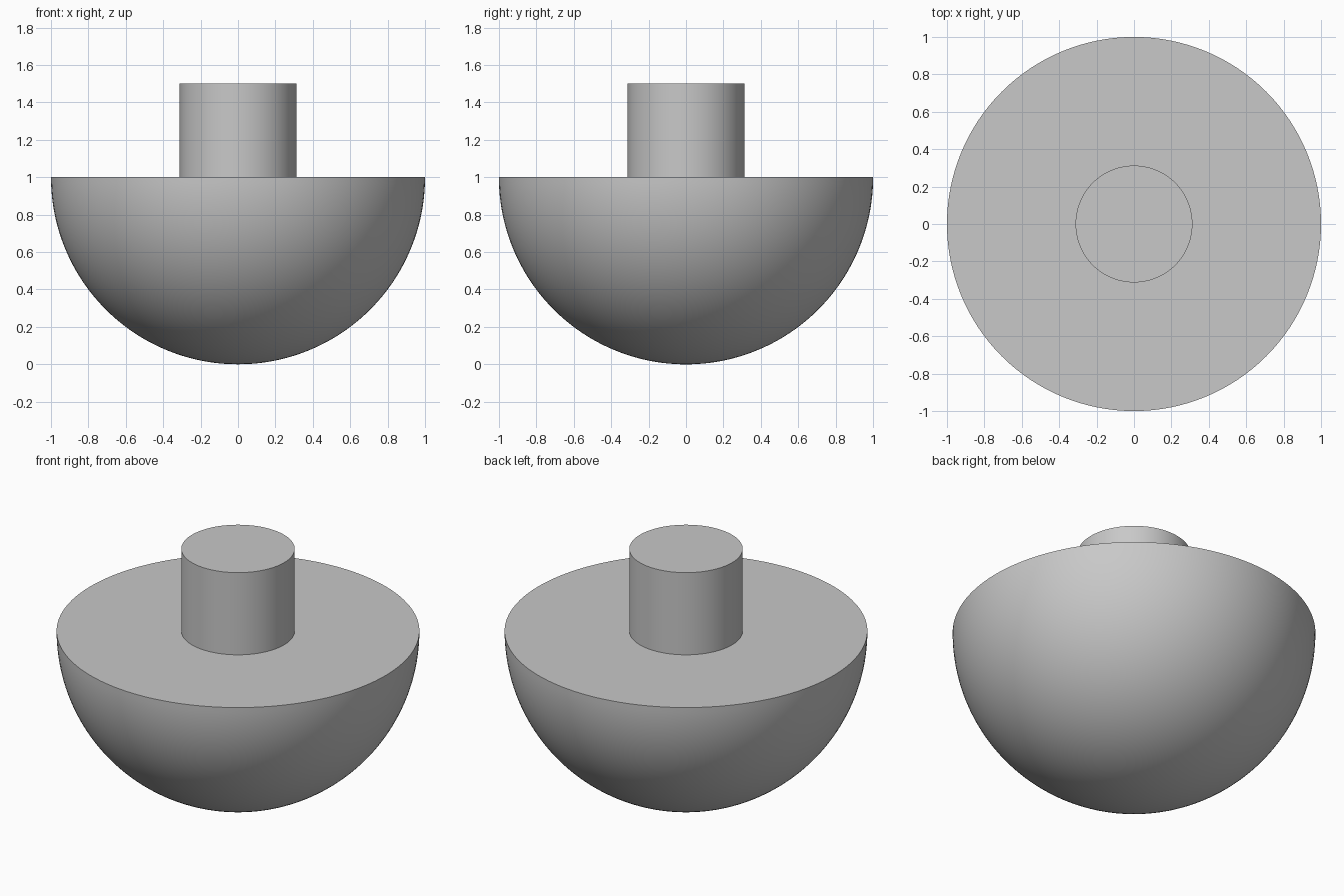
import bpy
import bmesh
from math import cos, sin, pi, radians
from mathutils import Matrix, Vector

cube = bpy.data.objects.get("Cube")
if cube:
    bpy.data.objects.remove(cube, do_unlink=True)

SEGMENTS = 128
BOWL_RADIUS = 1.0
STEM_RADIUS = 0.3125
STEM_TOP = 1.5

# Single grey material
grey = bpy.data.materials.new("light grey")
grey.use_nodes = True
colour = (0.58, 0.58, 0.58, 1)
grey.diffuse_color = colour
grey.node_tree.nodes["Principled BSDF"].inputs["Base Color"].default_value = colour


def lathe(name, profile):
    """Revolve a (radius, height) profile around the z axis."""
    bm = bmesh.new()
    verts = [bm.verts.new((r, 0, z)) for r, z in profile]
    edges = [bm.edges.new(pair) for pair in zip(verts, verts[1:])]
    bmesh.ops.spin(bm, geom=verts + edges, cent=(0, 0, 0), axis=(0, 0, 1),
                   angle=2 * pi, steps=SEGMENTS, use_merge=True)
    bmesh.ops.remove_doubles(bm, verts=bm.verts, dist=0.0001)
    bmesh.ops.recalc_face_normals(bm, faces=bm.faces)
    # Make sure the highest flat face points up
    top = max(bm.faces, key=lambda f: f.calc_center_median().z)
    if top.normal.z < 0:
        bmesh.ops.reverse_faces(bm, faces=bm.faces)
    mesh = bpy.data.meshes.new(name)
    bm.to_mesh(mesh)
    bm.free()
    mesh.materials.append(grey)
    obj = bpy.data.objects.new(name, mesh)
    bpy.context.collection.objects.link(obj)
    bpy.ops.object.select_all(action="DESELECT")
    obj.select_set(True)
    bpy.context.view_layer.objects.active = obj
    bpy.ops.object.shade_smooth_by_angle(angle=radians(30))
    return obj


# Hemispherical body with a flat rim that meets the stem
RINGS = 48
arc = [(BOWL_RADIUS * sin(a), BOWL_RADIUS * (1 - cos(a)))
       for a in (pi / 2 * i / RINGS for i in range(RINGS + 1))]
lathe("hemisphere_body", arc + [(STEM_RADIUS, BOWL_RADIUS)])

# Cylindrical stem rising from the middle of the flat face
lathe("stem", [(STEM_RADIUS, BOWL_RADIUS), (STEM_RADIUS, STEM_TOP), (0, STEM_TOP)])
